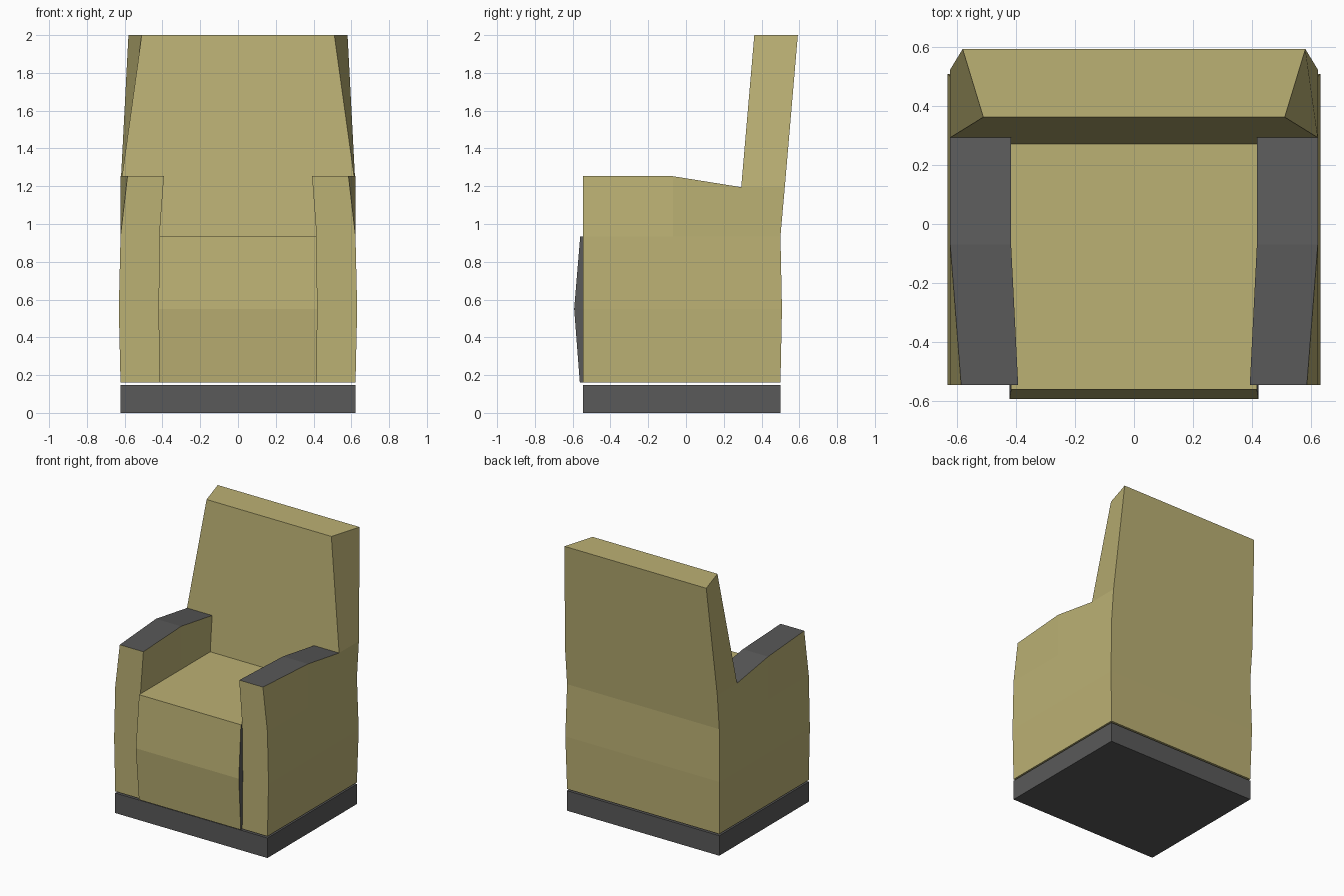
import bpy, bmesh

if "Cube" in bpy.data.objects:
    bpy.data.objects.remove(bpy.data.objects["Cube"])


def material(name, color):
    m = bpy.data.materials.new(name)
    m.diffuse_color = (*color, 1)
    m.use_nodes = True
    m.node_tree.nodes["Principled BSDF"].inputs["Base Color"].default_value = m.diffuse_color
    return m


FABRIC = material("fabric", (0.50, 0.44, 0.175))
DARK = material("dark_grey", (0.10, 0.10, 0.10))


def loft(name, rings, mats, is_trim=None):
    """Closed flat-shaded solid through rings of equal point count."""
    bm = bmesh.new()
    vs = [[bm.verts.new(p) for p in ring] for ring in rings]
    n = len(rings[0])
    for a, b in zip(vs, vs[1:]):
        for i in range(n):
            j = (i + 1) % n
            bm.faces.new((a[i], a[j], b[j], b[i]))
    bm.faces.new(vs[0])
    bm.faces.new(vs[-1])
    bmesh.ops.recalc_face_normals(bm, faces=bm.faces)
    for f in bm.faces:
        f.normal_update()
        f.material_index = int(bool(is_trim and is_trim(f.normal)))
    me = bpy.data.meshes.new(name)
    bm.to_mesh(me)
    bm.free()
    for m in mats:
        me.materials.append(m)
    ob = bpy.data.objects.new(name, me)
    bpy.context.collection.objects.link(ob)
    return ob


def rect(x, y0, y1, z):
    return [(-x, y0, z), (x, y0, z), (x, y1, z), (-x, y1, z)]


def back_front_y(z):
    """Front plane of the backrest, leaning back above the seat."""
    return 0.27 + max(0, z - 0.935) * 0.086


# Plinth
loft("base", [rect(0.622, -0.545, 0.5, z) for z in (0, 0.148)], [DARK])

# Seat block with a bulging front and dark sides
loft("seat", [rect(x, y, 0.28, z) for x, y, z in
              ((0.416, -0.562, 0.16), (0.421, -0.592, 0.55), (0.416, -0.56, 0.935))],
     [FABRIC, DARK], lambda n: abs(n.x) > 0.7)

# Backrest: (z, front half width, back half width, back y)
levels = ((0.16, 0.622, 0.622, 0.5), (0.55, 0.631, 0.631, 0.508),
          (0.935, 0.622, 0.622, 0.5), (1.195, 0.622, 0.622, 0.523),
          (2.0, 0.51, 0.58, 0.592))
loft("backrest", [[(-xf, back_front_y(z), z), (xf, back_front_y(z), z),
                   (xb, yb, z), (-xb, yb, z)] for z, xf, xb, yb in levels], [FABRIC])


def arm_ring(s, y, top, outer, inner):
    """Arm cross-section; the rear one (y=None) follows the backrest."""
    pts = [(0.416, 0.16), (0.622, 0.16), (0.631, 0.55), (0.622, 0.935),
           (outer, top), (inner, top), (0.416, 0.935), (0.418, 0.55)]
    return [(s * x, back_front_y(z) if y is None else y, z) for x, z in pts]


# Arms with dark top pads
for side, s in (("left", -1), ("right", 1)):
    loft(side + "_arm", [arm_ring(s, -0.545, 1.253, 0.585, 0.392),
                         arm_ring(s, -0.07, 1.253, 0.622, 0.416),
                         arm_ring(s, None, 1.195, 0.622, 0.416)],
         [FABRIC, DARK], lambda n: n.z > 0.7)
